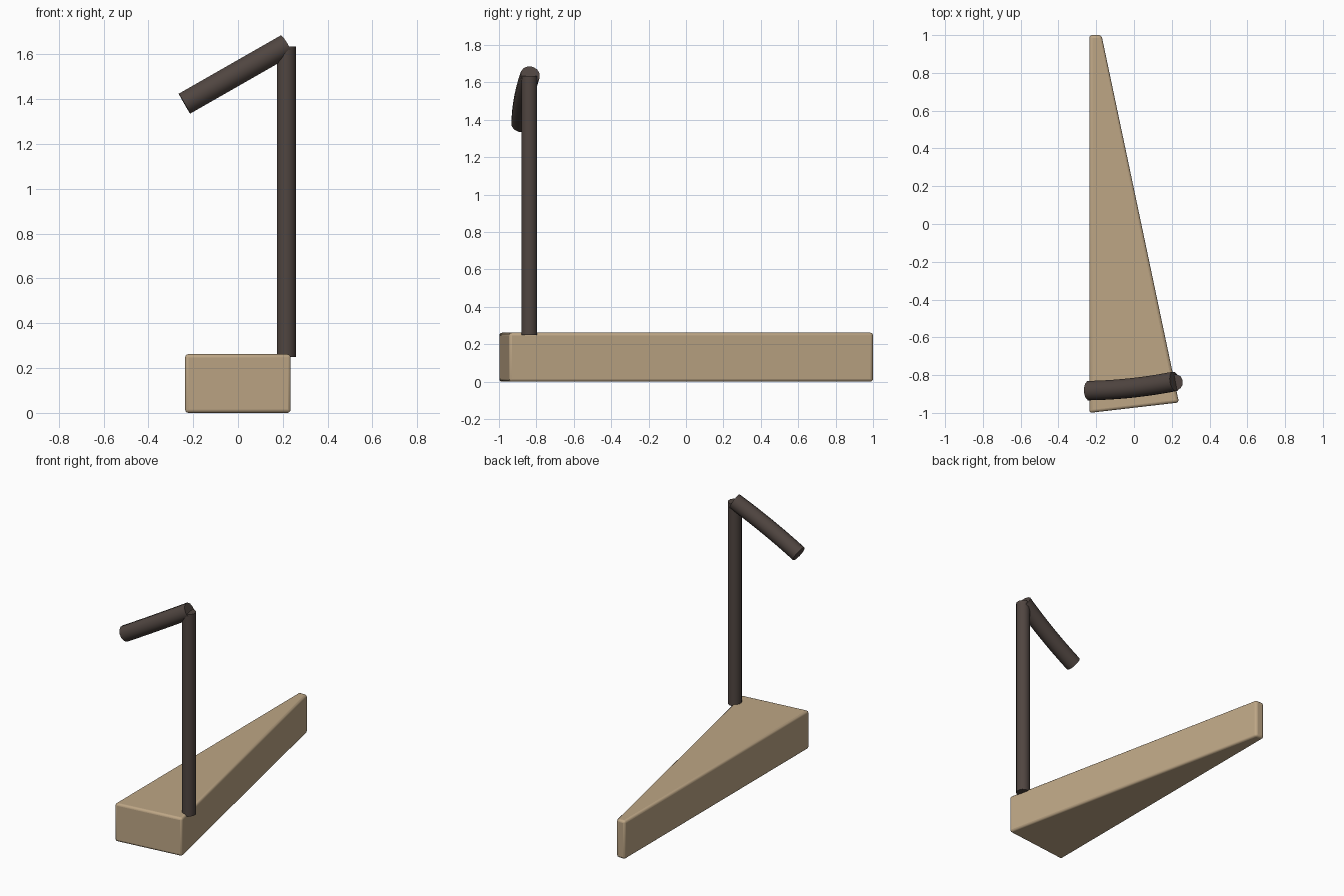
import bpy, bmesh, math
from mathutils import Vector

if "Cube" in bpy.data.objects:
    bpy.data.objects.remove(bpy.data.objects["Cube"])


def material(name, rgb):
    m = bpy.data.materials.new(name)
    m.diffuse_color = (*rgb, 1)
    m.use_nodes = True
    m.node_tree.nodes["Principled BSDF"].inputs["Base Color"].default_value = m.diffuse_color
    return m


TAN = material("tan_wood", (0.51, 0.38, 0.235))
DARK = material("dark_brown", (0.08, 0.06, 0.052))


def make_object(name, bm, mat):
    bmesh.ops.recalc_face_normals(bm, faces=bm.faces)
    me = bpy.data.meshes.new(name)
    bm.to_mesh(me)
    bm.free()
    me.materials.append(mat)
    ob = bpy.data.objects.new(name, me)
    bpy.context.collection.objects.link(ob)
    return ob


def smooth(ob, degrees):
    bpy.ops.object.select_all(action='DESELECT')
    ob.select_set(True)
    bpy.context.view_layer.objects.active = ob
    bpy.ops.object.shade_smooth_by_angle(angle=math.radians(degrees))


def tube(name, path, radius, sides=12):
    """Sweep a capped round section along a path; ends are square to the path."""
    bm = bmesh.new()
    rings = []
    last = len(path) - 1
    for i, p in enumerate(path):
        t = (path[min(i + 1, last)] - path[max(i - 1, 0)]).normalized()
        u = t.cross(Vector((0, 1, 0))).normalized()
        v = t.cross(u)
        ring = []
        for k in range(sides):
            a = 2 * math.pi * (k + 0.5) / sides
            ring.append(bm.verts.new(p + radius * (math.cos(a) * u + math.sin(a) * v)))
        rings.append(ring)
    for a, b in zip(rings, rings[1:]):
        for k in range(sides):
            j = (k + 1) % sides
            bm.faces.new((a[k], a[j], b[j], b[k]))
    bm.faces.new(rings[0])
    bm.faces.new(rings[-1])
    ob = make_object(name, bm, DARK)
    smooth(ob, 40)
    return ob


# tapered base block with softened edges
bm = bmesh.new()
outline = [(-0.236, -1.0), (0.238, -0.945), (-0.172, 1.0), (-0.236, 1.0)]
face = bm.faces.new([bm.verts.new((x, y, 0)) for x, y in outline])
top = bmesh.ops.extrude_face_region(bm, geom=[face])
for v in top["geom"]:
    if isinstance(v, bmesh.types.BMVert):
        v.co.z = 0.262
base = make_object("base_block", bm, TAN)
bev = base.modifiers.new("soft_edges", 'BEVEL')
bev.width = 0.015
bev.segments = 3
bev.limit_method = 'ANGLE'
smooth(base, 35)

# upright post
tube("post", [Vector((0.2155, -0.838, 0.25)), Vector((0.2155, -0.838, 1.635))], 0.044)

# sloping arm, gently bowed towards the front
arm_path = []
for i in range(13):
    t = i / 12
    arm_path.append(Vector((-0.239 + 0.455 * t,
                            -0.882 + 0.008 * t + 0.041 * t * t,
                            1.38 + 0.26 * t)))
tube("arm", arm_path, 0.053)
